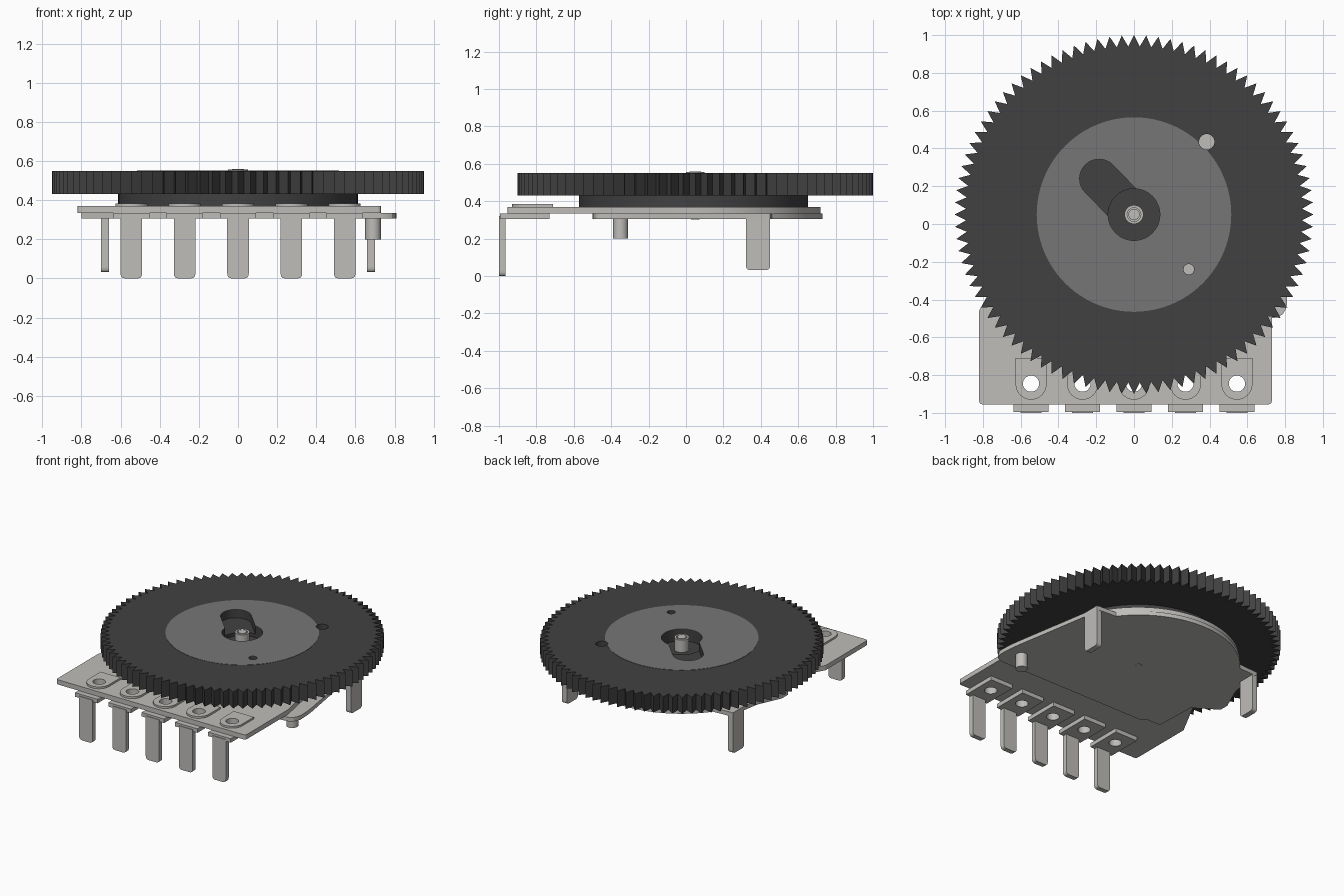
import bpy, bmesh, math
from mathutils import Vector

old = bpy.data.objects.get("Cube")
if old:
    bpy.data.objects.remove(old, do_unlink=True)

CY = 0.05                      # wheel axis position in y
PINS = [i * 0.2725 for i in range(-2, 3)]


def material(name, r, g, b):
    m = bpy.data.materials.new(name)
    m.use_nodes = True
    m.diffuse_color = (r, g, b, 1)
    bsdf = m.node_tree.nodes["Principled BSDF"]
    bsdf.inputs["Base Color"].default_value = (r, g, b, 1)
    bsdf.inputs["Roughness"].default_value = 0.6
    return m


DARK = material("dark plastic", 0.053, 0.053, 0.053)
MID = material("mid grey", 0.18, 0.18, 0.18)
LIGHT = material("light metal", 0.52, 0.51, 0.49)


def prism(name, pts, lo, hi, mat, axis="z"):
    """Extrude a 2D outline between lo and hi along an axis."""
    place = {"z": lambda a, b, c: (a, b, c),
             "y": lambda a, b, c: (a, c, b),
             "x": lambda a, b, c: (c, a, b)}[axis]
    bm = bmesh.new()
    rings = [[bm.verts.new(place(a, b, h)) for a, b in pts] for h in (lo, hi)]
    bm.faces.new(rings[0])
    bm.faces.new(rings[1])
    n = len(pts)
    for i in range(n):
        j = (i + 1) % n
        bm.faces.new((rings[0][i], rings[0][j], rings[1][j], rings[1][i]))
    bmesh.ops.recalc_face_normals(bm, faces=bm.faces)
    mesh = bpy.data.meshes.new(name)
    bm.to_mesh(mesh)
    bm.free()
    ob = bpy.data.objects.new(name, mesh)
    bpy.context.collection.objects.link(ob)
    mesh.materials.append(mat)
    return ob


def arc(cx, cy, r, a0, a1, n):
    return [(cx + r * math.cos(math.radians(a0 + (a1 - a0) * i / n)),
             cy + r * math.sin(math.radians(a0 + (a1 - a0) * i / n)))
            for i in range(n + 1)]


def circle(cx, cy, r, n=48):
    return arc(cx, cy, r, 0, 360, n)[:-1]


def rounded(pts, r, which):
    """Round the listed corners of an outline."""
    out = []
    for i, p in enumerate(pts):
        if i not in which:
            out.append(p)
            continue
        p = Vector(p)
        a = p + (Vector(pts[i - 1]) - p).normalized() * r
        b = p + (Vector(pts[(i + 1) % len(pts)]) - p).normalized() * r
        for k in range(5):
            t = k / 4
            out.append(tuple(a * (1 - t) ** 2 + p * 2 * t * (1 - t) + b * t * t))
    return out


def cut(ob, pts, lo, hi):
    """Cut a vertical prism out of an object."""
    tool = prism("cutter", pts, lo, hi, ob.data.materials[0])
    tool.hide_render = True
    mod = ob.modifiers.new("cut", "BOOLEAN")
    mod.operation, mod.solver, mod.object = "DIFFERENCE", "EXACT", tool
    bpy.context.view_layer.objects.active = ob
    bpy.ops.object.modifier_apply(modifier=mod.name)
    bpy.data.objects.remove(tool, do_unlink=True)


def smooth(ob):
    bpy.ops.object.select_all(action="DESELECT")
    ob.select_set(True)
    bpy.context.view_layer.objects.active = ob
    bpy.ops.object.shade_smooth_by_angle(angle=math.radians(25))


# Toothed thumb wheel, its lower hub and the flush centre plate
TEETH = 92
gear = []
for i in range(TEETH * 2):
    a = math.pi / 2 + i * math.pi / TEETH
    r = 0.89 if i % 2 else 0.95
    gear.append((r * math.cos(a), CY + r * math.sin(a)))
wheel = prism("thumb_wheel", gear, 0.43, 0.55, DARK)
hub = prism("wheel_hub", circle(0, 0.04, 0.612, 96), 0.37, 0.43, DARK)
plate = prism("centre_plate", circle(0, CY, 0.515, 96), 0.549, 0.552, MID)

# Slot, round recess and two sight holes
ang = math.degrees(math.atan2(0.19, -0.185))
slot = arc(-0.185, 0.24, 0.103, ang - 90, ang + 90, 16) + arc(0, CY, 0.103, ang + 90, ang + 270, 16)
recess = circle(0, CY, 0.137)
holes = [circle(0.385, 0.435, 0.041, 32), circle(0.29, -0.24, 0.028, 24)]
cut(wheel, slot, 0.49, 0.7)
cut(wheel, recess, 0.465, 0.7)
for outline in [slot, recess]:
    cut(plate, outline, 0.5, 0.6)
for outline in holes:
    for ob in (wheel, hub, plate):
        cut(ob, outline, 0.3, 0.7)

# Hollow rivet on the axis
rivet = prism("axis_rivet", circle(0, CY, 0.05, 32), 0.302, 0.556, LIGHT)
cut(rivet, circle(0, CY, 0.036, 32), 0.545, 0.7)
rivet_core = prism("rivet_core", circle(0, CY, 0.03, 24), 0.5, 0.558, LIGHT)
# Keep only a small rivet end under the base
cut(rivet, circle(0, CY, 0.1, 32), 0.2, 0.34)
rivet_end = prism("rivet_end", circle(0, CY, 0.022, 24), 0.302, 0.34, LIGHT)

# Circuit board with a rounded rear
outline = [(-0.82, -0.955), (0.73, -0.955), (0.73, -0.46), (0.68, -0.2)]
outline += arc(0, 0.04, 0.68, 0, 180, 48) + [(-0.68, -0.2), (-0.82, -0.46)]
board = prism("circuit_board", rounded(outline, 0.02, (0, 1)), 0.335, 0.37, LIGHT)

# Metal mounting plate with an ear
outline = [(-0.47, -0.5), (0.81, -0.5), (0.81, -0.34), (0.70, 0.32), (0.70, 0.45)]
outline += arc(0, CY, 0.68, 37, 143, 32)
outline += [(-0.70, 0.45), (-0.70, 0.32), (-0.72, 0.2), (-0.80, 0.02), (-0.80, -0.05),
            (-0.63, -0.16), (-0.62, -0.47), (-0.50, -0.47)]
mount = prism("mounting_plate", rounded(outline, 0.09, (1, 2)), 0.305, 0.335, LIGHT)
cut(mount, circle(0.69, -0.35, 0.04, 24), 0.2, 0.3349)

# Folded mounting legs
for side, x in (("left", 0.66), ("right", -0.70)):
    leg = [(0.32, 0.032), (0.45, 0.032), (0.45, 0.32), (0.32, 0.32)]
    prism(side + "_mounting_leg", rounded(leg, 0.025, (0, 1)), x, x + 0.04, LIGHT, "x")

# Five terminals: pad under the board, raised collar above, pin in front
for i, x in enumerate(PINS, 1):
    pad = prism(f"terminal_pad_{i}", [(x - 0.092, -0.995), (x + 0.092, -0.995),
                                     (x + 0.092, -0.73), (x - 0.092, -0.73)], 0.305, 0.335, LIGHT)
    collar_pts = [(x + 0.082, -0.71), (x - 0.082, -0.71)] + arc(x, -0.848, 0.082, 180, 360, 16)
    collar = prism(f"terminal_collar_{i}", collar_pts, 0.37, 0.384, LIGHT)
    for ob in (pad, collar, board):
        cut(ob, circle(x, -0.845, 0.043, 24), 0.2, 0.5)
    pin = [(x - 0.055, 0), (x + 0.055, 0), (x + 0.055, 0.32), (x - 0.055, 0.32)]
    prism(f"terminal_pin_{i}", rounded(pin, 0.025, (0, 1)), -1.0, -0.965, LIGHT, "y")

for ob in (hub, plate, rivet, rivet_core, rivet_end, board, mount):
    smooth(ob)
